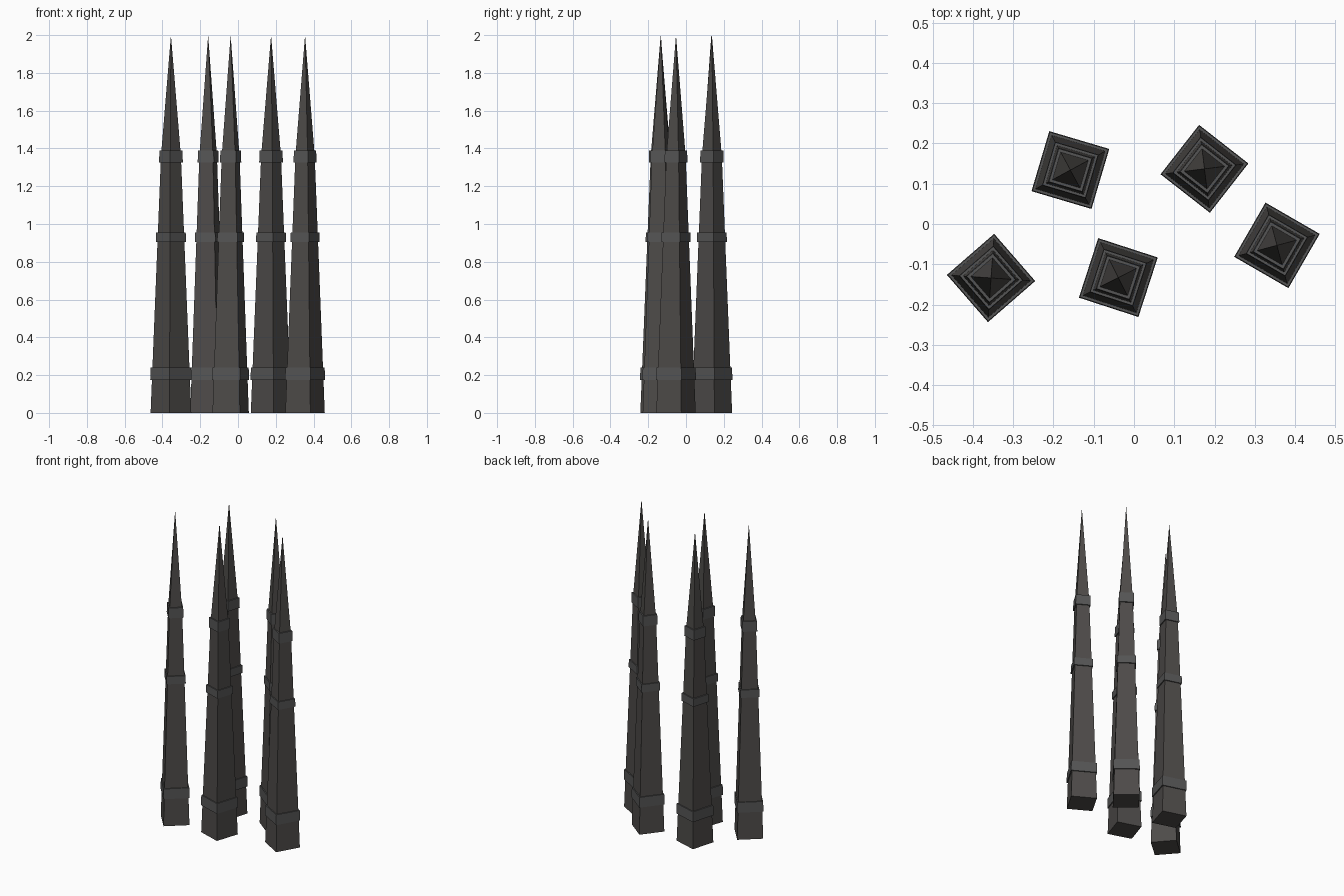
import bpy
import math

if "Cube" in bpy.data.objects:
    bpy.data.objects.remove(bpy.data.objects["Cube"])


def material(name, rgb):
    m = bpy.data.materials.new(name)
    m.diffuse_color = (*rgb, 1)
    m.use_nodes = True
    m.node_tree.nodes["Principled BSDF"].inputs["Base Color"].default_value = m.diffuse_color
    return m


STONE = material("dark_stone", (0.075, 0.07, 0.066))
BAND = material("dark_band", (0.09, 0.09, 0.09))


def radius(z):
    """Half diagonal of the tapered shaft at height z."""
    return 0.108 - 0.0405 * z


def frustum(name, x, y, angle, z0, z1, r0, r1, mat):
    """Four-sided tapered block; r0 and r1 are half diagonals."""
    bpy.ops.mesh.primitive_cone_add(
        vertices=4, radius1=r0, radius2=r1, depth=z1 - z0,
        location=(x, y, (z0 + z1) / 2), rotation=(0, 0, math.radians(angle)))
    ob = bpy.context.object
    ob.name = name
    ob.data.materials.append(mat)
    return ob


# centre x, centre y, turn of the square's sides in degrees
SPIRES = [(-0.355, -0.134, 41), (-0.158, 0.134, -16.5), (-0.039, -0.133, -18),
          (0.175, 0.137, -38), (0.355, -0.053, -30)]
BANDS = [(0.175, 0.24), (0.905, 0.955), (1.325, 1.39)]
NECK = 1.36

for i, (x, y, a) in enumerate(SPIRES, 1):
    turn = a + 45  # cone corners lie on the diagonals
    # tapered shaft and pointed tip
    frustum(f"shaft_{i}", x, y, turn, 0, NECK, radius(0), radius(NECK), STONE)
    frustum(f"tip_{i}", x, y, turn, NECK, 2, radius(NECK), 0, STONE)
    # projecting bands
    for j, (z0, z1) in enumerate(BANDS, 1):
        frustum(f"band_{i}_{j}", x, y, turn, z0, z1,
                radius(z0) + 0.009, radius(z1) + 0.009, BAND)
